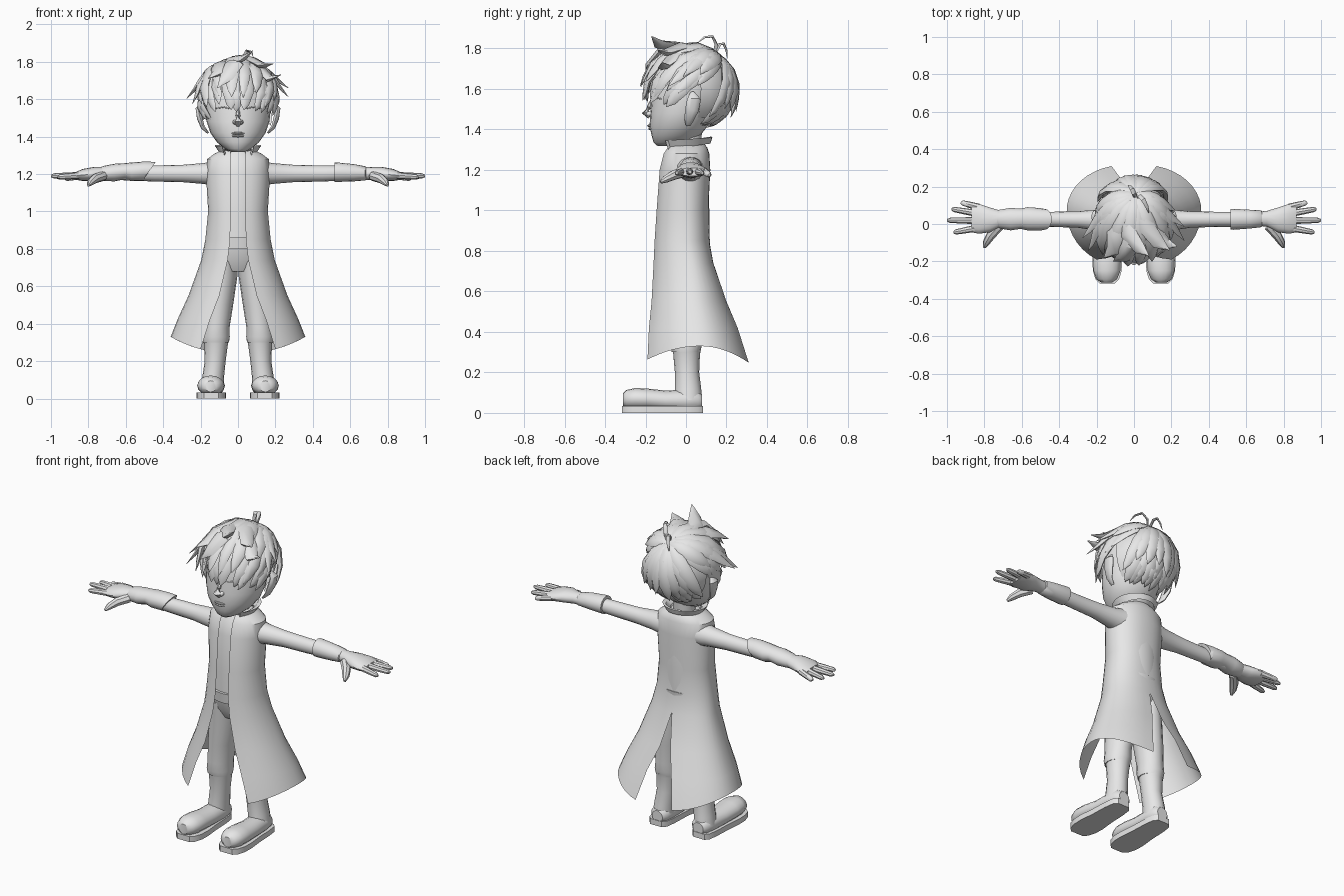
import bpy, bmesh, math, random
from mathutils import Vector as V

random.seed(4)
grey = bpy.data.materials.new("plain_grey")
grey.diffuse_color = (0.8, 0.8, 0.8, 1)


def finish(name, bm, mirror=False):
    bmesh.ops.recalc_face_normals(bm, faces=bm.faces)
    me = bpy.data.meshes.new(name)
    bm.to_mesh(me)
    bm.free()
    me.materials.append(grey)
    ob = bpy.data.objects.new(name, me)
    bpy.context.collection.objects.link(ob)
    if mirror:
        m = ob.modifiers.new("mirror", 'MIRROR')
        m.merge_threshold = 0.0005
    return ob


def skin(bm, rings, closed=True, caps=True):
    """Bridge successive rings of points with quads."""
    vs = [[bm.verts.new(p) for p in r] for r in rings]
    n = len(vs[0])
    for a, b in zip(vs, vs[1:]):
        for i in range(n if closed else n - 1):
            j = (i + 1) % n
            bm.faces.new((a[i], a[j], b[j], b[i]))
    if caps and closed:
        bm.faces.new(vs[0])
        bm.faces.new(vs[-1])


def loft(name, axis, rows, n=16, mirror=False, caps=True, floor=None):
    """Rows: position on axis, centre (2), radii (2) in the other axes."""
    rings = []
    for p, a, b, ra, rb in rows:
        ring = []
        for i in range(n):
            t = 2 * math.pi * i / n
            q = [a + ra * math.sin(t), b - rb * math.cos(t)]
            q.insert('xyz'.index(axis), p)
            if floor is not None:
                q[2] = max(q[2], floor)
            ring.append(q)
        rings.append(ring)
    bm = bmesh.new()
    skin(bm, rings, caps=caps)
    return finish(name, bm, mirror)


def sweep(bm, pts, widths, flat=1.0, n=8, centre=None):
    """Tapered tube along points; flattened away from a centre if given."""
    pts = [V(p) for p in pts]
    rings = []
    for i, p in enumerate(pts):
        t = (pts[min(i + 1, len(pts) - 1)] - pts[max(i - 1, 0)]).normalized()
        up = (p - centre) if centre else V((0.05, 0.1, 1))
        s = t.cross(up).normalized()
        u = s.cross(t).normalized()
        rings.append([p + s * widths[i] * math.cos(2 * math.pi * k / n)
                      + u * widths[i] * flat * math.sin(2 * math.pi * k / n) for k in range(n)])
    skin(bm, rings)


# Long coat: open front, slit back, flared hem
rows = [  # z, front edge x, half width, front y, back y, back gap, middle y
    (1.33, .04, .08, -.07, .09, 0, 0), (1.31, .04, .125, -.09, .105, 0, 0),
    (1.28, .04, .165, -.11, .115, 0, 0), (1.2, .04, .172, -.13, .12, 0, 0),
    (1.0, .04, .16, -.145, .11, 0, 0), (.85, .042, .175, -.155, .115, 0, 0),
    (.74, .055, .197, -.16, .135, 0, .02), (.55, .1, .265, -.17, .2, .035, .04),
    (.42, .15, .325, -.183, .255, .08, .06), (.33, .2, .36, -.19, .31, .12, .07)]
rings = []
for z, fx, w, yf, yb, gap, mid in rows:
    a0 = math.asin((fx / w) ** (1 / .88))
    a1 = math.pi - math.asin((gap / w) ** (1 / .88))
    ring = []
    for i in range(17):
        a = a0 + (a1 - a0) * i / 16
        c = math.cos(a)
        y = mid + (c / math.cos(a0) * (yf - mid) if c > 0 else c / math.cos(a1) * (yb - mid))
        dz = .09 * c * c if z < .34 else 0
        ring.append((w * max(math.sin(a), 0) ** .88, y, z - dz))
    rings.append(ring)
bm = bmesh.new()
skin(bm, rings, closed=False)
finish("long_coat", bm, True)

# Collar: standing band flaring into two front points
rings = []
for w, yf, yb, zf, zb in ((.075, -.075, .09, 1.31, 1.325), (.10, -.10, .125, 1.33, 1.365),
                          (.125, -.115, .13, 1.345, 1.36), (.10, -.10, .12, 1.30, 1.33)):
    ring = []
    for i in range(13):
        a = .45 + (math.pi - .45) * i / 12
        k = (1 - math.cos(a)) / 2
        ring.append((w * math.sin(a) + (.03 if i == 0 and w > .09 else 0),
                     yf + (yb - yf) * k, zf + (zb - zf) * k))
    rings.append(ring)
bm = bmesh.new()
skin(bm, rings, closed=False)
finish("collar", bm, True)

# Body under the coat
loft("shirt", 'z', [(.82, 0, -.01, .15, .125), (1.0, 0, -.01, .145, .125),
                    (1.2, 0, -.005, .15, .117), (1.28, 0, 0, .14, .1), (1.325, 0, .01, .07, .075)], 24)
loft("belt", 'z', [(.8, 0, -.015, .16, .128), (.86, 0, -.015, .16, .135)], 24)
loft("hips", 'z', [(.68, 0, 0, .12, .08), (.74, 0, -.005, .155, .11), (.81, 0, -.01, .155, .12)], 24)
loft("neck", 'z', [(1.28, 0, .01, .06, .06), (1.4, 0, .02, .06, .06)])
loft("trouser_leg", 'z', [(.77, .077, -.005, .076, .11), (.65, .084, 0, .08, .1), (.5, .102, 0, .076, .09),
                          (.38, .115, 0, .07, .078), (.33, .118, 0, .074, .078),
                          (.3, .118, 0, .07, .07)], 16, True)

# Boots
loft("boot_shaft", 'z', [(.31, .118, .003, .068, .07), (.29, .118, .003, .064, .066), (.2, .122, .005, .056, .06),
                         (.12, .132, .01, .058, .065), (.06, .138, .01, .06, .07)], 16, True)
loft("boot_foot", 'y', [(-.312, .146, .065, .03, .03), (-.295, .146, .068, .055, .045),
                        (-.25, .145, .07, .072, .053), (-.19, .144, .068, .074, .052),
                        (-.1, .141, .06, .066, .05), (0, .138, .06, .062, .055),
                        (.06, .136, .06, .054, .05), (.08, .136, .055, .035, .035)], 16, True, floor=.02)
outline = [(-.317, .04), (-.295, .063), (-.25, .077), (-.19, .079), (-.1, .07), (0, .066), (.06, .058), (.083, .038)]
flat = [(.143 + w, y) for y, w in outline] + [(.143 - w, y) for y, w in reversed(outline)]
bm = bmesh.new()
skin(bm, [[(x, y, z) for x, y in flat] for z in (0, .033)])
finish("boot_sole", bm, True)

# Arms, hands and cuffs
loft("sleeve", 'x', [(.12, .015, 1.205, .075, .07), (.18, .02, 1.203, .058, .056), (.3, .024, 1.203, .044, .046),
                     (.45, .025, 1.203, .04, .043), (.56, .025, 1.205, .04, .04),
                     (.7, .028, 1.2, .03, .03)], 16, True)
loft("palm", 'x', [(.64, .028, 1.203, .036, .036), (.71, .028, 1.203, .042, .034), (.77, .022, 1.2, .066, .038),
                   (.83, .028, 1.195, .08, .032), (.87, .03, 1.19, .074, .02)], 16, True)
bm = bmesh.new()
for y0, x1, y1, z1 in ((.09, .925, .115, 1.175), (.055, .975, .08, 1.185),
                       (.018, 1.0, .02, 1.19), (-.02, .965, -.045, 1.185)):
    a, b = V((.83, y0, 1.193)), V((x1, y1, z1))
    sweep(bm, [a, a.lerp(b, .5), a.lerp(b, .9), b], [.019, .017, .014, .007])
sweep(bm, [(.72, -.01, 1.19), (.765, -.06, 1.175), (.79, -.1, 1.155), (.8, -.125, 1.14)],
      [.026, .025, .019, .008])
finish("fingers", bm, True)
loft("left_cuff", 'x', [(.515, .025, 1.21, .054, .052), (.53, .025, 1.21, .056, .052),
                        (.62, .026, 1.207, .05, .046), (.68, .028, 1.204, .045, .038), (.69, .028, 1.203, .03, .03)])
g = loft("right_gauntlet", 'x', [(-.475, .025, 1.215, .055, .05), (-.5, .025, 1.215, .06, .052),
                                 (-.57, .028, 1.212, .062, .05), (-.605, .028, 1.215, .054, .043),
                                 (-.66, .026, 1.208, .06, .047), (-.72, .026, 1.203, .05, .04),
                                 (-.75, .026, 1.2, .03, .03)])
for v in g.data.vertices:  # pointed upper edge
    if v.co.x > -.48:
        v.co.x += (v.co.z - 1.215) * .7

# Head and face
loft("head", 'z', [(1.318, 0, -.085, .035, .055), (1.335, 0, -.075, .07, .085), (1.37, 0, -.05, .112, .12),
                   (1.42, 0, -.035, .148, .145), (1.48, 0, -.02, .168, .156), (1.55, 0, -.005, .175, .165),
                   (1.65, 0, .01, .175, .17), (1.74, 0, .02, .13, .13), (1.79, 0, .02, .05, .05)], 24)
bm = bmesh.new()
sweep(bm, [(0, -.168, 1.545), (0, -.182, 1.51), (0, -.2, 1.483), (0, -.178, 1.462)], [.008, .013, .02, .012])
for x in (-.016, .016):
    sweep(bm, [(x, -.165, 1.478), (x, -.187, 1.476), (x, -.195, 1.476)], [.014, .012, .005])
finish("nose", bm)
bm = bmesh.new()
for z, y, r in ((1.418, -.18, .01), (1.404, -.174, .011)):
    sweep(bm, [(-.045, y + .016, z - .004), (-.02, y, z), (0, y - .002, z), (.02, y, z), (.045, y + .016, z - .004)],
          [.002, r * .8, r, r * .8, .002], .7)
finish("lips", bm)
bm = bmesh.new()
sweep(bm, [(.04, -.168, 1.55), (.08, -.152, 1.558), (.125, -.121, 1.55)], [.003, .004, .003])
finish("eyelid", bm, True)
bm = bmesh.new()
sweep(bm, [(.16, .01, 1.42), (.188, .015, 1.45), (.205, .03, 1.5), (.212, .04, 1.55), (.19, .03, 1.585)],
      [.012, .024, .034, .034, .01], .45, 10, V((0, .03, 1.5)))
finish("ear", bm, True)

# Hair cap
C, R = V((0, .02, 1.6)), V((.195, .205, .2))
bm = bmesh.new()
bmesh.ops.create_uvsphere(bm, u_segments=24, v_segments=16, radius=1)
for v in bm.verts:
    v.co = C + v.co * R
bmesh.ops.delete(bm, geom=[v for v in bm.verts if v.co.z < (1.62 if v.co.y < .03 else 1.45)], context='VERTS')
finish("hair_cap", bm)

# Hair locks combed from the crown
crown = V((.03, .62, .78)).normalized()


def lock(bm, az, z, width, lift=1.0, flick=.02):
    h = max(-.95, min(.95, (z - C.z) / .22))
    c = math.sqrt(1 - h * h)
    end = V((c * math.sin(az), -c * math.cos(az), h))
    pts = []
    for i in range(7):
        t = i / 6
        d = crown.lerp(end, t)
        if d.length < .25:
            d += V((math.sin(az), 0, .2)) * .3
        d.normalize()
        pts.append(C + d * R * (lift + .03 * math.sin(math.pi * t)) + V((d.x, d.y, -.2)) * flick * t ** 4)
    sweep(bm, pts, [width * k for k in (.3, .7, 1, 1.05, .9, .55, .03)], .42, 6, C)


bm = bmesh.new()
for layer, (count, lift, dz) in enumerate(((30, 1.01, 0), (20, 1.07, .07))):
    for i in range(count):
        az = 2 * math.pi * (i + .5 * layer) / count
        f = abs((az + math.pi) % (2 * math.pi) - math.pi)  # 0 = front, pi = back
        z = 1.545 if f < .7 else 1.5 if f < 1.25 else 1.6 if f < 1.75 else 1.41
        lock(bm, az + random.uniform(-.08, .08), z + dz + random.uniform(-.02, .03),
             random.uniform(.034, .044), lift, random.uniform(.01, .045))
for az, z in ((1.2, 1.63), (-1.25, 1.62), (-1.0, 1.59), (1.45, 1.68)):  # side flicks
    lock(bm, az, z, .036, 1.06, .085)
# Tufts swept over the forehead and top
for pts, w in (([(-.06, .08, 1.79), (-.03, -.05, 1.81), (.03, -.13, 1.82), (.08, -.17, 1.86)], .045),
               ([(.0, .1, 1.8), (.07, -.02, 1.81), (.13, -.1, 1.78), (.19, -.14, 1.79)], .045),
               ([(.05, .05, 1.79), (.12, -.06, 1.76), (.17, -.11, 1.71), (.23, -.12, 1.73)], .045),
               ([(-.05, .05, 1.79), (-.1, -.06, 1.78), (-.11, -.14, 1.74), (-.16, -.18, 1.71)], .05),
               ([(.0, .0, 1.8), (-.02, -.12, 1.79), (-.06, -.18, 1.72), (-.11, -.2, 1.66)], .05)):
    sweep(bm, pts, [w * .6, w, w * .8, .002], .45, 6, C)
finish("hair_locks", bm)

# Two thin curled strands at the crown
bm = bmesh.new()
for pts in ([(.02, .14, 1.77), (.03, .15, 1.82), (.05, .13, 1.86), (.07, .09, 1.855), (.08, .06, 1.83)],
            [(.01, .14, 1.77), (.0, .165, 1.82), (-.01, .185, 1.825), (-.02, .2, 1.79), (-.03, .205, 1.75)]):
    sweep(bm, pts, [.012, .013, .012, .009, .002], .5, 6, V((0, .1, 1.6)))
finish("crown_strands", bm)

# Smooth shading with kept creases
for ob in bpy.context.scene.objects:
    ob.select_set(True)
    bpy.context.view_layer.objects.active = ob
bpy.ops.object.shade_smooth_by_angle(angle=math.radians(40))
